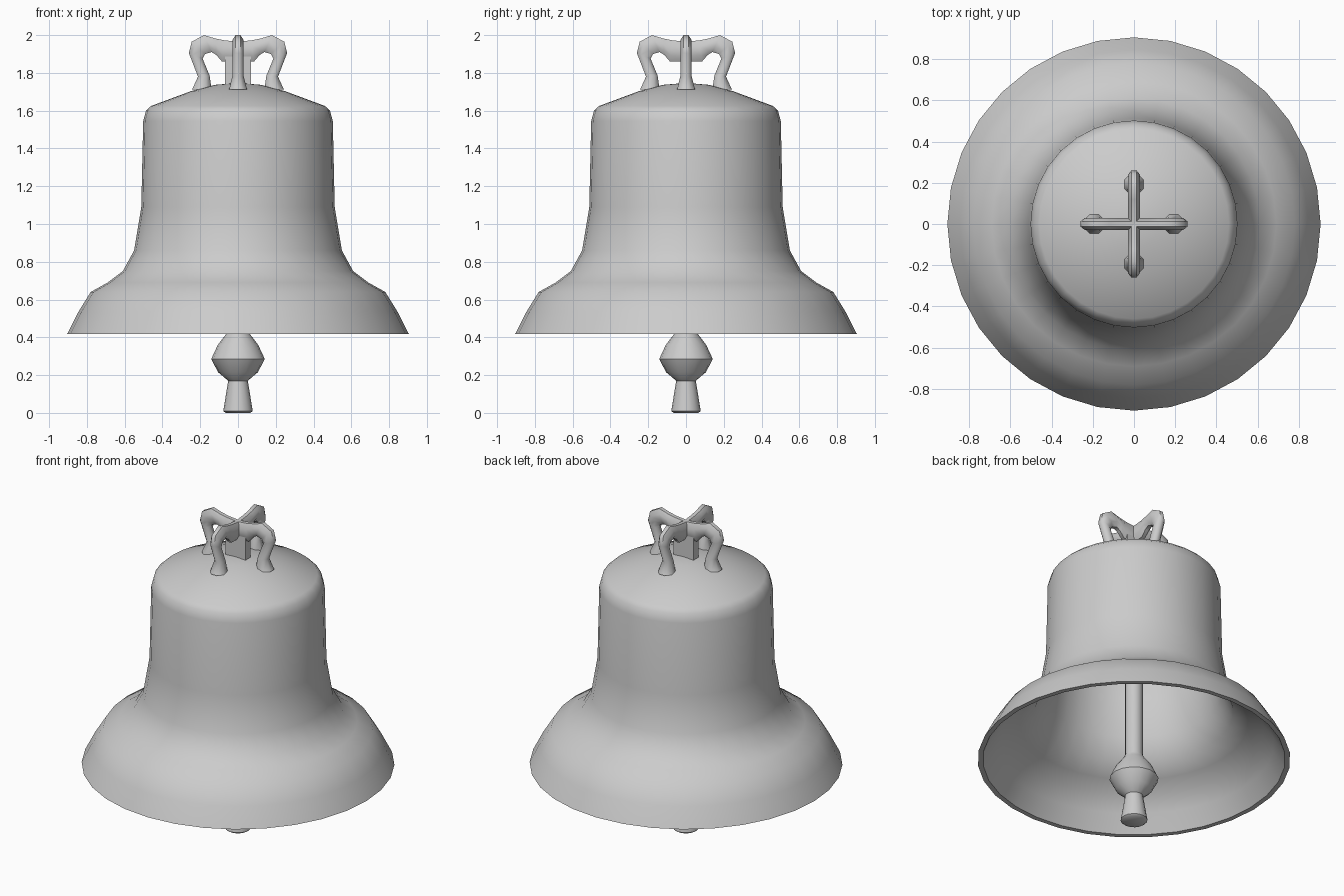
import bpy, bmesh
from math import sin, cos, pi, radians

if "Cube" in bpy.data.objects:
    bpy.data.objects.remove(bpy.data.objects["Cube"])


def finish(name, bm, angle=40):
    bmesh.ops.remove_doubles(bm, verts=bm.verts, dist=1e-5)
    bmesh.ops.recalc_face_normals(bm, faces=bm.faces)
    mesh = bpy.data.meshes.new(name)
    bm.to_mesh(mesh)
    bm.free()
    ob = bpy.data.objects.new(name, mesh)
    bpy.context.collection.objects.link(ob)
    bpy.ops.object.select_all(action='DESELECT')
    ob.select_set(True)
    bpy.context.view_layer.objects.active = ob
    bpy.ops.object.shade_smooth_by_angle(angle=radians(angle))
    return ob


def lathe(name, profile, sides, angle=40):
    bm = bmesh.new()
    verts = [bm.verts.new((r, 0, z)) for r, z in profile]
    edges = [bm.edges.new(p) for p in zip(verts, verts[1:])]
    bmesh.ops.spin(bm, geom=verts + edges, cent=(0, 0, 0), axis=(0, 0, 1),
                   angle=2 * pi, steps=sides, use_merge=True)
    return finish(name, bm, angle)


# Bell shell: outer profile down to the lip, then back up the inside
outer = [(0, 1.747), (.12, 1.737), (.25, 1.703), (.46, 1.625), (.487, 1.60),
         (.502, 1.545), (.512, 1.09), (.55, .86), (.61, .75), (.69, .69),
         (.78, .64), (.845, .535), (.905, .417)]
inner = [(.875, .417), (.81, .52), (.75, .61), (.66, .66), (.575, .73),
         (.51, .86), (.472, 1.09), (.462, 1.54), (.43, 1.59), (.24, 1.66), (0, 1.70)]
lathe("bell_shell", outer + inner, 32)

# Clapper: rod, striking ball and flared tail
lathe("clapper", [(0, 1.71), (.05, 1.71), (.052, .44), (.065, .415), (.107, .36),
                  (.142, .285), (.105, .215), (.052, .17), (.078, .01),
                  (.065, 0), (0, 0)], 16, 50)

# Crown arm sections: outer r,z / inner r,z / half width
sections = [(0, 1.965, 0, 1.86, .028), (.07, 1.972, .085, 1.86, .028),
            (.12, 1.982, .115, 1.895, .029), (.18, 2.0, .14, 1.91, .03),
            (.245, 1.965, .175, 1.90, .03), (.26, 1.905, .187, 1.875, .029),
            (.212, 1.78, .15, 1.785, .03), (.243, 1.712, .14, 1.715, .047)]


def crown_arm(name, turn):
    bm = bmesh.new()
    rings = []
    for ro, zo, ri, zi, w in sections:
        ring = []
        for k in range(8):
            a = 2 * pi * (k + .5) / 8
            s, t = cos(a) / cos(pi / 8), w * sin(a) / cos(pi / 8)
            r = (ro + ri) / 2 + s * (ro - ri) / 2
            z = (zo + zi) / 2 + s * (zo - zi) / 2
            ring.append(bm.verts.new((r * cos(turn) - t * sin(turn),
                                      r * sin(turn) + t * cos(turn), z)))
        rings.append(ring)
    for a, b in zip(rings, rings[1:]):
        for k in range(8):
            bm.faces.new((a[k], a[k - 1], b[k - 1], b[k]))
    bm.faces.new(rings[-1])
    finish(name, bm, 50)


for i in range(4):
    crown_arm(f"crown_arm_{i + 1}", i * pi / 2)

# Flat central post under the crossing of the arms
bm = bmesh.new()
bmesh.ops.create_cube(bm, size=1)
for v in bm.verts:
    v.co = (v.co.x * .14, v.co.y * .05, 1.81 + v.co.z * .18)
finish("crown_post", bm, 30)
